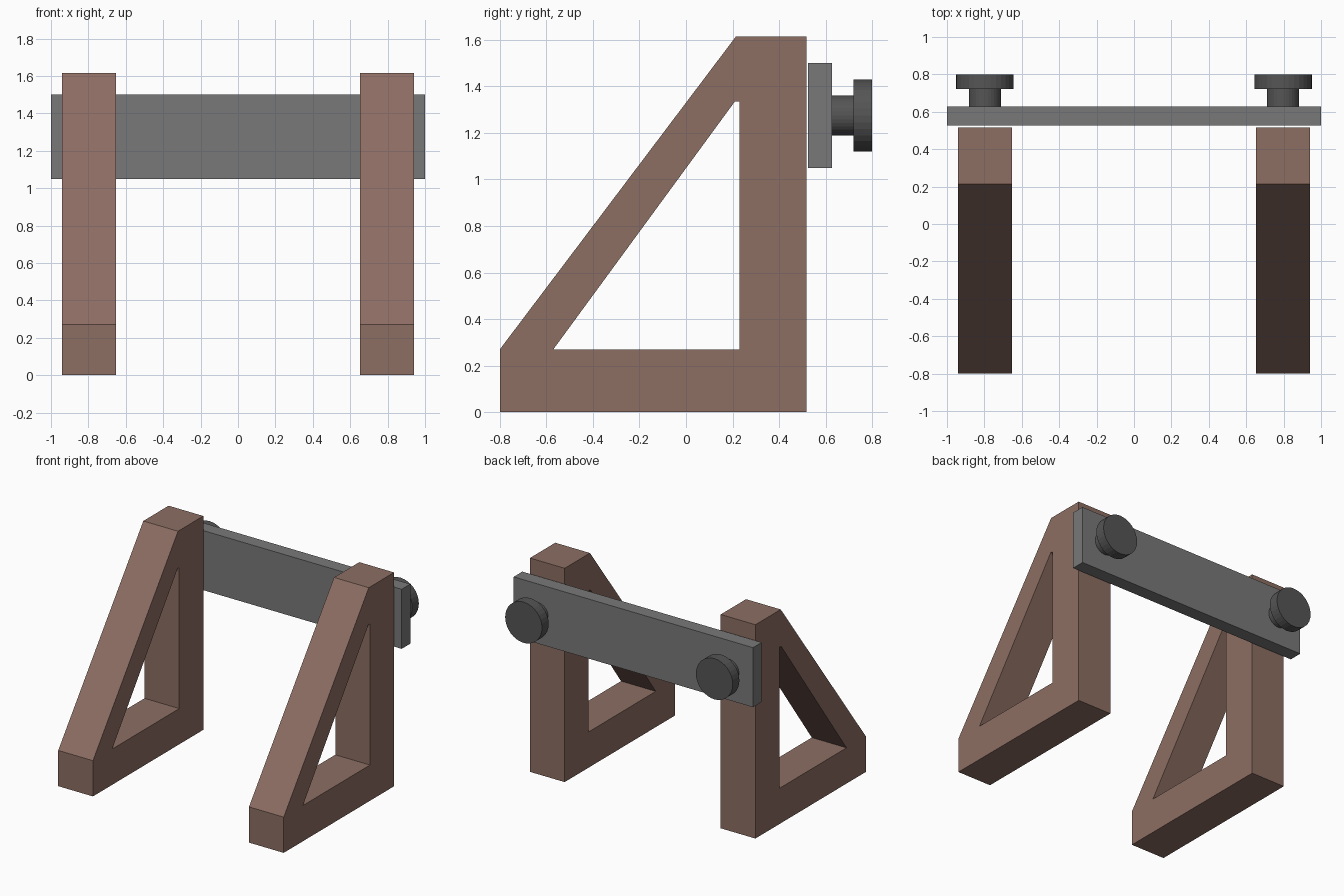
import bpy, bmesh
from math import pi
from mathutils import Matrix

if "Cube" in bpy.data.objects:
    bpy.data.objects.remove(bpy.data.objects["Cube"])


def material(name, rgb):
    m = bpy.data.materials.new(name)
    m.diffuse_color = (*rgb, 1)
    m.use_nodes = True
    m.node_tree.nodes["Principled BSDF"].inputs["Base Color"].default_value = m.diffuse_color
    return m


wood = material("brown_wood", (0.266, 0.156, 0.125))
plate_grey = material("plate_grey", (0.19, 0.19, 0.19))
bolt_grey = material("bolt_grey", (0.09, 0.09, 0.09))


def add_mesh(name, mesh, mat):
    mesh.name = name
    mesh.materials.clear()
    mesh.materials.append(mat)
    ob = bpy.data.objects.new(name, mesh)
    bpy.context.collection.objects.link(ob)
    return ob


def from_bmesh(name, bm, mat):
    mesh = bpy.data.meshes.new(name)
    bm.to_mesh(mesh)
    bm.free()
    return add_mesh(name, mesh, mat)


# Side profile (y, z) of a support, with its triangular opening
OUTER = [(-0.80, 0), (0.517, 0), (0.517, 1.615), (0.215, 1.615), (-0.80, 0.27)]
INNER = [(-0.57, 0.27), (0.23, 0.27), (0.23, 1.335), (0.21, 1.335)]


def support_frame(name, x):
    curve = bpy.data.curves.new(name + "_profile", 'CURVE')
    curve.dimensions = '2D'
    curve.fill_mode = 'BOTH'
    curve.extrude = 0.145
    for pts in (OUTER, INNER):
        s = curve.splines.new('POLY')
        s.points.add(len(pts) - 1)
        for p, (y, z) in zip(s.points, pts):
            p.co = (y, z, 0, 1)
        s.use_cyclic_u = True
        s.use_smooth = False
    tmp = bpy.data.objects.new(name + "_profile", curve)
    mesh = bpy.data.meshes.new_from_object(tmp)
    bpy.data.objects.remove(tmp)
    bm = bmesh.new()
    bm.from_mesh(mesh)
    bpy.data.meshes.remove(mesh)
    bmesh.ops.remove_doubles(bm, verts=bm.verts, dist=1e-5)
    # Stand the profile upright: x -> y, y -> z, z -> x
    turn = Matrix.Rotation(pi / 2, 4, 'Z') @ Matrix.Rotation(pi / 2, 4, 'X')
    bmesh.ops.transform(bm, matrix=turn, verts=bm.verts)
    bmesh.ops.recalc_face_normals(bm, faces=bm.faces)
    ob = from_bmesh(name, bm, wood)
    ob.location.x = x


# Bolt disc along y
def disc(name, x, y0, y1, r):
    bm = bmesh.new()
    bmesh.ops.create_cone(bm, cap_ends=True, segments=32, radius1=r, radius2=r,
                          depth=y1 - y0, matrix=Matrix.Rotation(pi / 2, 4, 'X'))
    ob = from_bmesh(name, bm, bolt_grey)
    ob.location = (x, (y0 + y1) / 2, 1.275)


# Supports and bolts on both sides
for side, x in (("left", -0.797), ("right", 0.797)):
    support_frame(side + "_support_frame", x)
    disc(side + "_bolt_neck", x, 0.628, 0.721, 0.086)
    disc(side + "_bolt_head", x, 0.721, 0.80, 0.154)

# Cross plate
bm = bmesh.new()
bmesh.ops.create_cube(bm, size=1)
bmesh.ops.scale(bm, vec=(2.0, 0.103, 0.45), verts=bm.verts)
plate = from_bmesh("cross_plate", bm, plate_grey)
plate.location = (0, 0.577, 1.275)
